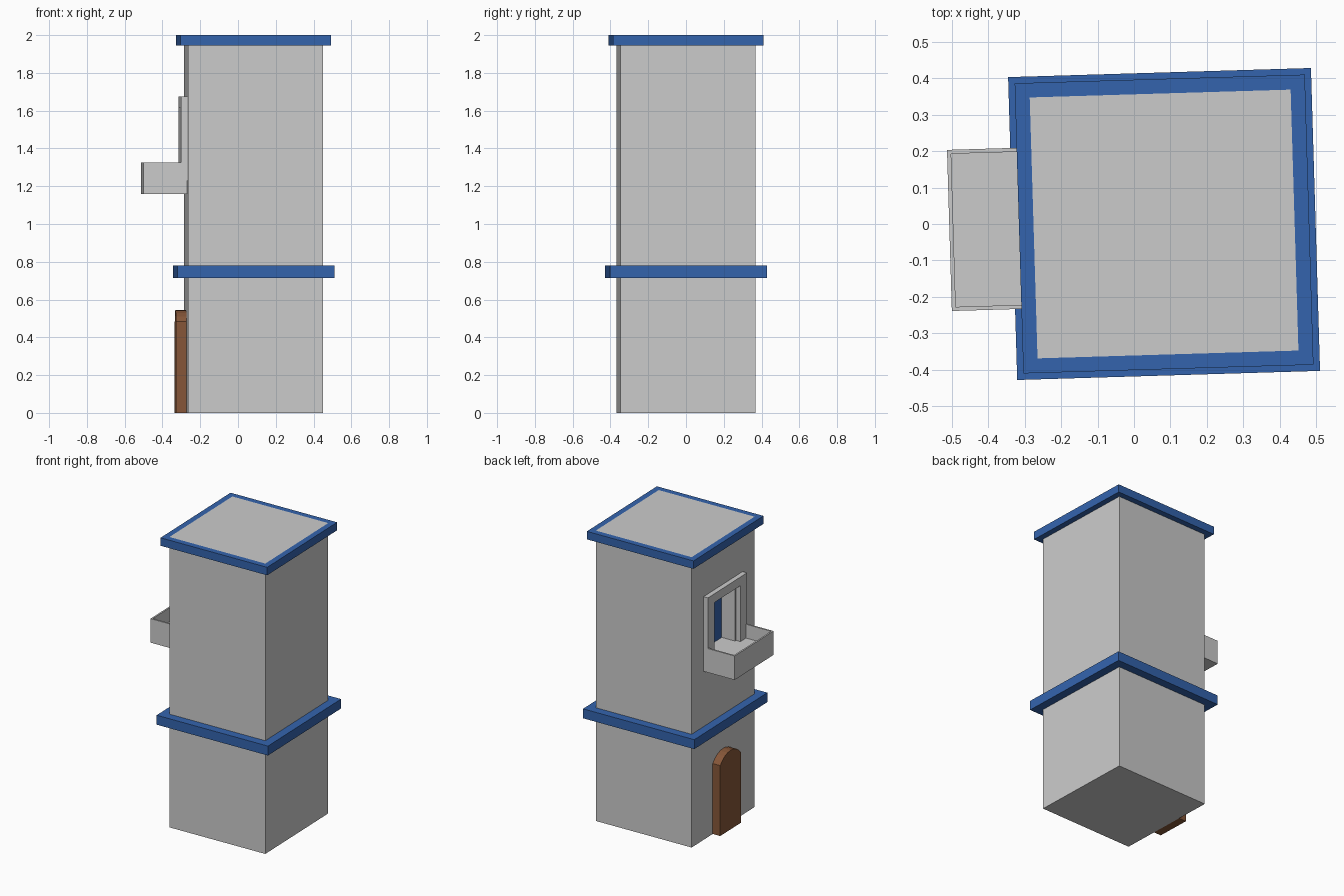
import bpy, bmesh, math
from mathutils import Matrix

if "Cube" in bpy.data.objects:
    bpy.data.objects.remove(bpy.data.objects["Cube"])

# The whole tower is turned slightly about its own axis
PLACE = Matrix.Translation((0.0825, 0, 0)) @ Matrix.Rotation(math.radians(1.72), 4, 'Z')


def material(name, rgb):
    m = bpy.data.materials.new(name)
    m.diffuse_color = (*rgb, 1)
    m.use_nodes = True
    m.node_tree.nodes["Principled BSDF"].inputs["Base Color"].default_value = m.diffuse_color
    return m


GREY = material("stone grey", (0.60, 0.60, 0.60))
BLUE = material("trim blue", (0.034, 0.127, 0.42))
BROWN = material("door brown", (0.24, 0.095, 0.041))


def finish(name, bm, mat):
    bmesh.ops.recalc_face_normals(bm, faces=bm.faces)
    me = bpy.data.meshes.new(name)
    bm.to_mesh(me)
    bm.free()
    me.materials.append(mat)
    ob = bpy.data.objects.new(name, me)
    bpy.context.collection.objects.link(ob)
    ob.matrix_world = PLACE
    return ob


def add_box(bm, lo, hi):
    size = [b - a for a, b in zip(lo, hi)]
    mid = [(a + b) / 2 for a, b in zip(lo, hi)]
    bmesh.ops.create_cube(bm, size=1, matrix=Matrix.Translation(mid) @ Matrix.Diagonal((*size, 1)))


def box(name, lo, hi, mat):
    bm = bmesh.new()
    add_box(bm, lo, hi)
    return finish(name, bm, mat)


def prism(name, yz, x0, x1, mat):
    """Extrude a y-z outline along x."""
    bm = bmesh.new()
    face = bm.faces.new([bm.verts.new((x0, y, z)) for y, z in yz])
    ext = bmesh.ops.extrude_face_region(bm, geom=[face])
    verts = [v for v in ext["geom"] if isinstance(v, bmesh.types.BMVert)]
    bmesh.ops.translate(bm, verts=verts, vec=(x1 - x0, 0, 0))
    return finish(name, bm, mat)


def square_ring(name, inner, outer, z0, z1, mat):
    bm = bmesh.new()
    signs = ((-1, -1), (1, -1), (1, 1), (-1, 1))
    loops = [[bm.verts.new((sx * r, sy * r, z)) for sx, sy in signs]
             for r, z in ((inner, z0), (outer, z0), (outer, z1), (inner, z1))]
    for k in range(4):
        a, b = loops[k], loops[(k + 1) % 4]
        for i in range(4):
            j = (i + 1) % 4
            bm.faces.new((a[i], a[j], b[j], b[i]))
    return finish(name, bm, mat)


H = 0.358          # half width of the tower
WALL = -H          # wall carrying door and balcony
FLOOR = 1.23       # balcony floor height
DEPTH = 0.105      # window recess depth

# Tower body with the window recess cut out
body = box("tower_body", (-H, -H, 0), (H, H, 2.0), GREY)
cutter = box("recess_cutter", (WALL - 0.1, -0.135, FLOOR), (WALL + DEPTH, 0.135, 1.60), GREY)
cutter.hide_render = True
cutter.hide_viewport = True
cut = body.modifiers.new("recess", 'BOOLEAN')
cut.operation = 'DIFFERENCE'
cut.solver = 'EXACT'
cut.object = cutter

# Blue pane at the back of the recess
box("window_pane", (WALL + DEPTH - 0.006, -0.135, FLOOR), (WALL + DEPTH, 0.135, 1.60), BLUE)

# Blue trim bands
square_ring("middle_trim", H, 0.4155, 0.715, 0.78, BLUE)
square_ring("roof_trim", H, 0.398, 1.945, 2.0, BLUE)

# Window surround, open at the bottom
W, I = 0.222, 0.147
prism("window_frame", [(-W, FLOOR), (-W, 1.675), (W, 1.675), (W, FLOOR),
                       (I, FLOOR), (I, 1.615), (-I, 1.615), (-I, FLOOR)],
      WALL - 0.033, WALL, GREY)

# Balcony box: floor slab with thin parapets
B, OUT, T = 0.221, -0.589, 0.011
box("balcony_floor", (OUT, -B, 1.16), (WALL, B, FLOOR), GREY)
box("balcony_front", (OUT, -B, FLOOR), (OUT + T, B, 1.325), GREY)
for side, s in (("left", 1), ("right", -1)):
    ys = sorted((s * B, s * (B - T)))
    box("balcony_side_" + side, (OUT + T, ys[0], FLOOR), (WALL, ys[1], 1.325), GREY)

# Arched door: shallow arc above straight sides
half, spring, rise, n = 0.118, 0.485, 0.06, 8
rad = (half ** 2 + rise ** 2) / (2 * rise)
span = math.asin(half / rad)
arc = [(rad * math.sin(a), spring + rise - rad + rad * math.cos(a))
       for a in (span * (1 - 2 * i / n) for i in range(n + 1))]
prism("door", [(-half, 0), (half, 0)] + arc, WALL - 0.056, WALL, BROWN)
